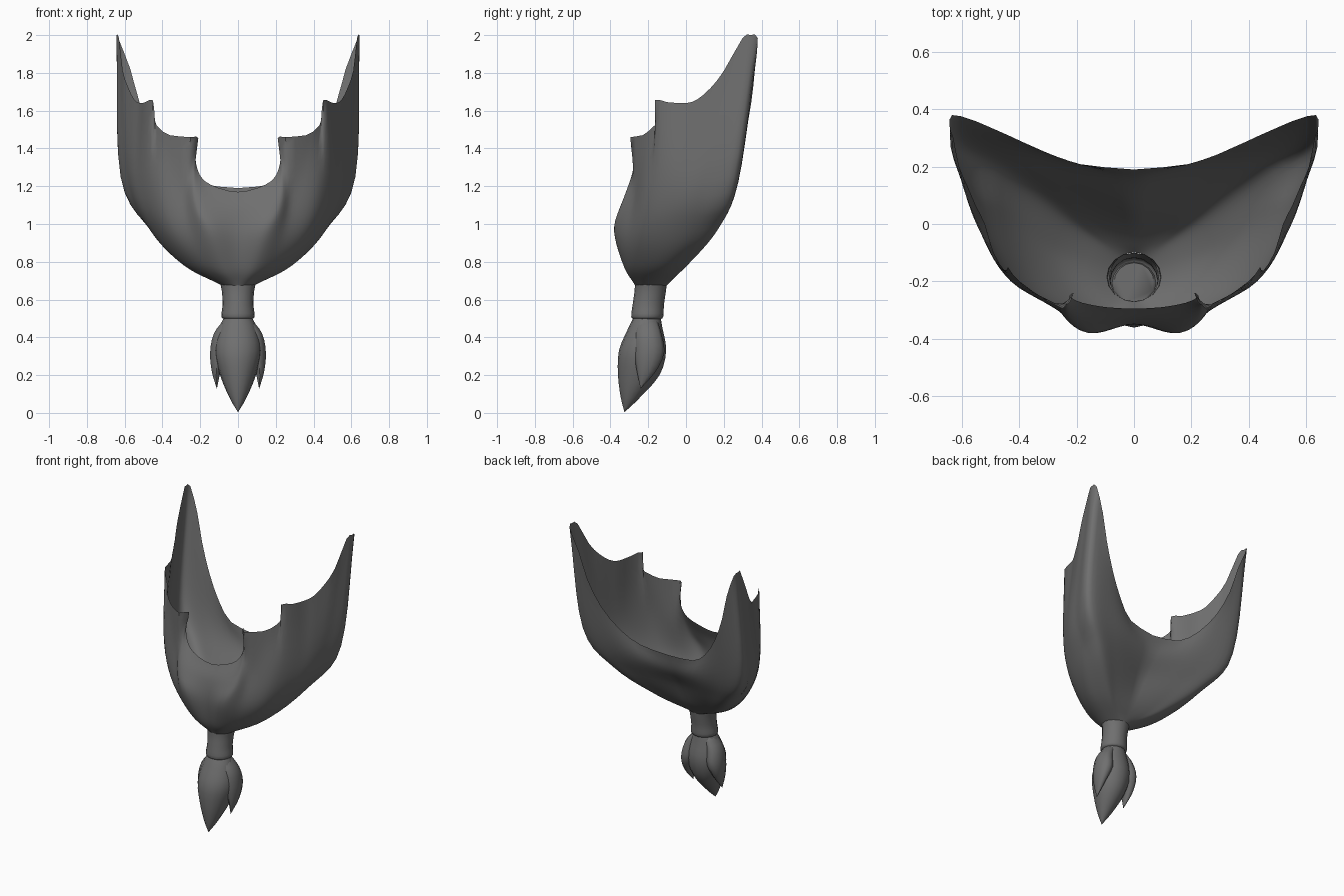
import bpy, bmesh, math
from mathutils import Vector

if "Cube" in bpy.data.objects:
    bpy.data.objects.remove(bpy.data.objects["Cube"])

mat = bpy.data.materials.new("dark_grey")
mat.diffuse_color = (0.16, 0.16, 0.16, 1)
mat.use_nodes = True
mat.node_tree.nodes["Principled BSDF"].inputs["Base Color"].default_value = mat.diffuse_color


def spline(pts, t):
    """Catmull-Rom through pts at parameter t (0 .. len - 1)."""
    n = len(pts) - 1
    i = min(int(t), n - 1)
    f = t - i
    b, c = pts[i], pts[i + 1]
    a = pts[i - 1] if i > 0 else 2 * b - c
    d = pts[i + 2] if i + 2 <= n else 2 * c - b
    return 0.5 * (2 * b + (c - a) * f + (2 * a - 5 * b + 4 * c - d) * f * f
                  + (3 * b - a - 3 * c + d) * f ** 3)


def mirrored(half):
    """Half ring (front centre to back centre) -> full symmetric run."""
    pts = [Vector(p) for p in half]
    return [Vector((-p.x, p.y, p.z)) for p in reversed(pts[1:])] + pts


def make(name, rings, cap_start=False, cap_end=False, angle=60):
    """Skin closed rings of equal length."""
    bm = bmesh.new()
    vs = [[bm.verts.new(p) for p in r] for r in rings]
    n = len(rings[0])
    for lo, hi in zip(vs, vs[1:]):
        for k in range(n):
            m = (k + 1) % n
            bm.faces.new((lo[k], lo[m], hi[m], hi[k]))
    if cap_start:
        bm.faces.new(vs[0])
    if cap_end:
        bm.faces.new(vs[-1])
    bmesh.ops.remove_doubles(bm, verts=bm.verts, dist=0.0005)
    bmesh.ops.recalc_face_normals(bm, faces=bm.faces)
    me = bpy.data.meshes.new(name)
    bm.to_mesh(me)
    bm.free()
    ob = bpy.data.objects.new(name, me)
    bpy.context.collection.objects.link(ob)
    me.materials.append(mat)
    bpy.ops.object.select_all(action='DESELECT')
    bpy.context.view_layer.objects.active = ob
    ob.select_set(True)
    bpy.ops.object.shade_smooth_by_angle(angle=math.radians(angle))
    return ob


def loft(name, sections, sides=16, steps=3, **kw):
    """Elliptical sections (cx, cy, z, rx, ry), smoothed along the length."""
    secs = [Vector(s) for s in sections]
    rings = []
    for j in range((len(secs) - 1) * steps + 1):
        cx, cy, z, rx, ry = spline(secs, j / steps)
        rings.append([(cx + rx * math.sin(2 * math.pi * k / sides),
                       cy - ry * math.cos(2 * math.pi * k / sides), z)
                      for k in range(sides)])
    return make(name, rings, **kw)


# Beard shell: open rim with mouth notch, cheek points, side horns, neck edge
rim = mirrored([
    (0, -.295, 1.17), (.10, -.29, 1.19), (.18, -.275, 1.23), (.215, -.26, 1.29),
    (.225, -.25, 1.36), (.21, -.24, 1.455), (.25, -.295, 1.46), (.36, -.23, 1.47),
    (.42, -.18, 1.51), (.44, -.15, 1.55), (.45, -.165, 1.655), (.49, -.10, 1.645),
    (.52, 0, 1.64), (.55, .06, 1.66), (.58, .13, 1.72), (.61, .20, 1.81),
    (.63, .30, 1.985), (.643, .34, 2.0), (.635, .38, 1.985), (.57, .365, 1.82),
    (.52, .345, 1.64), (.44, .31, 1.46), (.33, .26, 1.31), (.20, .21, 1.215),
    (0, .19, 1.19)])
upper = mirrored([
    (0, -.335, 1.07), (.20, -.345, 1.10), (.28, -.275, 1.20), (.43, -.20, 1.20),
    (.53, -.04, 1.20), (.58, .10, 1.22), (.61, .27, 1.25), (.36, .24, 1.14),
    (0, .15, 1.06)])
middle = mirrored([
    (0, -.35, .93), (.15, -.38, .96), (.25, -.31, .95), (.37, -.22, .96),
    (.44, -.08, .96), (.46, .05, .96), (.44, .17, .98), (.25, .13, .95),
    (0, .06, .93)])
lower = mirrored([
    (0, -.32, .77), (.09, -.325, .77), (.17, -.29, .78), (.24, -.22, .78),
    (.28, -.14, .78), (.28, -.07, .78), (.23, 0, .78), (.14, -.01, .77),
    (0, -.02, .77)])

FINE = 2                                   # columns per rim point
count = (len(rim) - 1) * FINE
columns = []
for c in range(count):
    u = c / FINE
    a = math.pi * (u / 24 - 1)             # angle around the chin, 0 = front
    chin = Vector((.085 * math.sin(a), -.185 - .085 * math.cos(a), .675))
    path = [chin] + [spline(r, u / 3) for r in (lower, middle, upper)] + [spline(rim, u)]
    columns.append([spline(path, j / 5) for j in range(21)])
make("beard_shell", [list(r) for r in zip(*columns)])

# Band that ties the chin tuft
loft("tie_band", [(0, -.185, .69, .095, .085), (0, -.19, .64, .085, .083),
                  (0, -.20, .57, .082, .083), (0, -.205, .51, .088, .085),
                  (0, -.205, .495, .07, .07)], cap_end=True)

# Main tuft, curling forward to a point
loft("main_tuft", [(0, -.205, .51, .07, .07), (0, -.215, .45, .10, .09),
                   (0, -.23, .33, .125, .125), (0, -.25, .20, .095, .11),
                   (0, -.295, .08, .045, .05), (0, -.325, .005, .001, .001)],
     cap_start=True, cap_end=True)

# Side locks with their own shorter tips
for side, tag in ((1, "right"), (-1, "left")):
    loft("side_lock_" + tag,
         [(.04 * side, -.205, .50, .03, .05), (.085 * side, -.20, .42, .045, .07),
          (.10 * side, -.195, .32, .05, .08), (.115 * side, -.21, .22, .025, .05),
          (.112 * side, -.24, .13, .001, .001)],
         sides=10, cap_start=True, cap_end=True)
